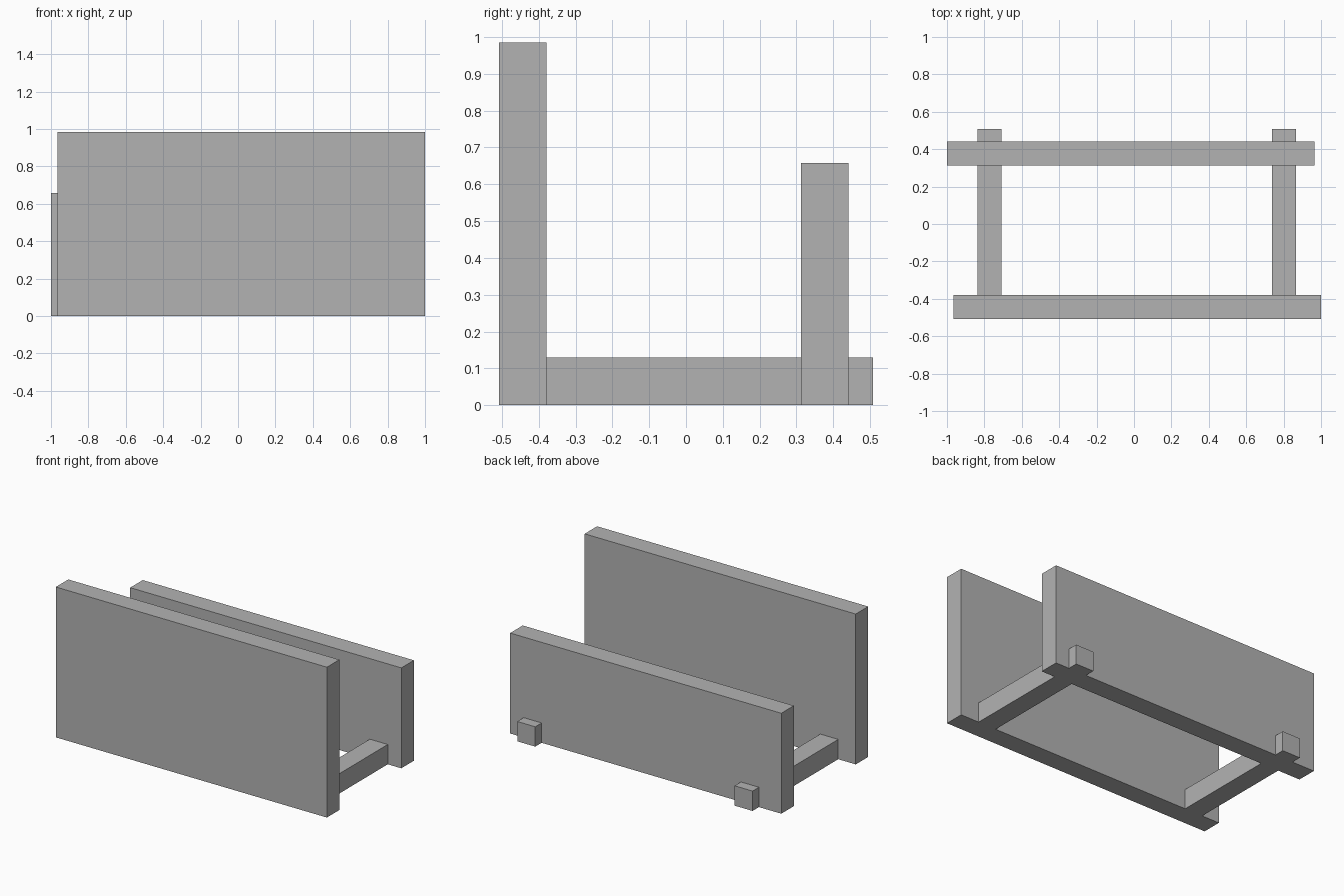
import bpy

cube = bpy.data.objects.get("Cube")
if cube:
    bpy.data.objects.remove(cube, do_unlink=True)

# Single flat grey
GREY = (0.45, 0.45, 0.45, 1.0)
grey = bpy.data.materials.new("plain grey")
grey.use_nodes = True
grey.diffuse_color = GREY
grey.node_tree.nodes["Principled BSDF"].inputs["Base Color"].default_value = GREY


def board(name, x, y, z):
    """Box spanning the given (low, high) range on each axis."""
    spans = (x, y, z)
    bpy.ops.mesh.primitive_cube_add(size=1, location=[(a + b) / 2 for a, b in spans])
    obj = bpy.context.object
    obj.name = name
    obj.scale = [b - a for a, b in spans]
    bpy.ops.object.transform_apply(location=False, rotation=False, scale=True)
    obj.data.materials.append(grey)
    return obj


# Tall front panel and lower back panel, slightly offset sideways
board("front_panel", (-0.965, 1.0), (-0.508, -0.379), (0, 0.985))
board("back_panel", (-1.0, 0.965), (0.312, 0.442), (0, 0.658))

# Floor beams that join the panels and stick out behind
for name, left, right in (("right_beam", -0.838, -0.708), ("left_beam", 0.737, 0.867)):
    board(name, (left, right), (-0.379, 0.508), (0, 0.13))
